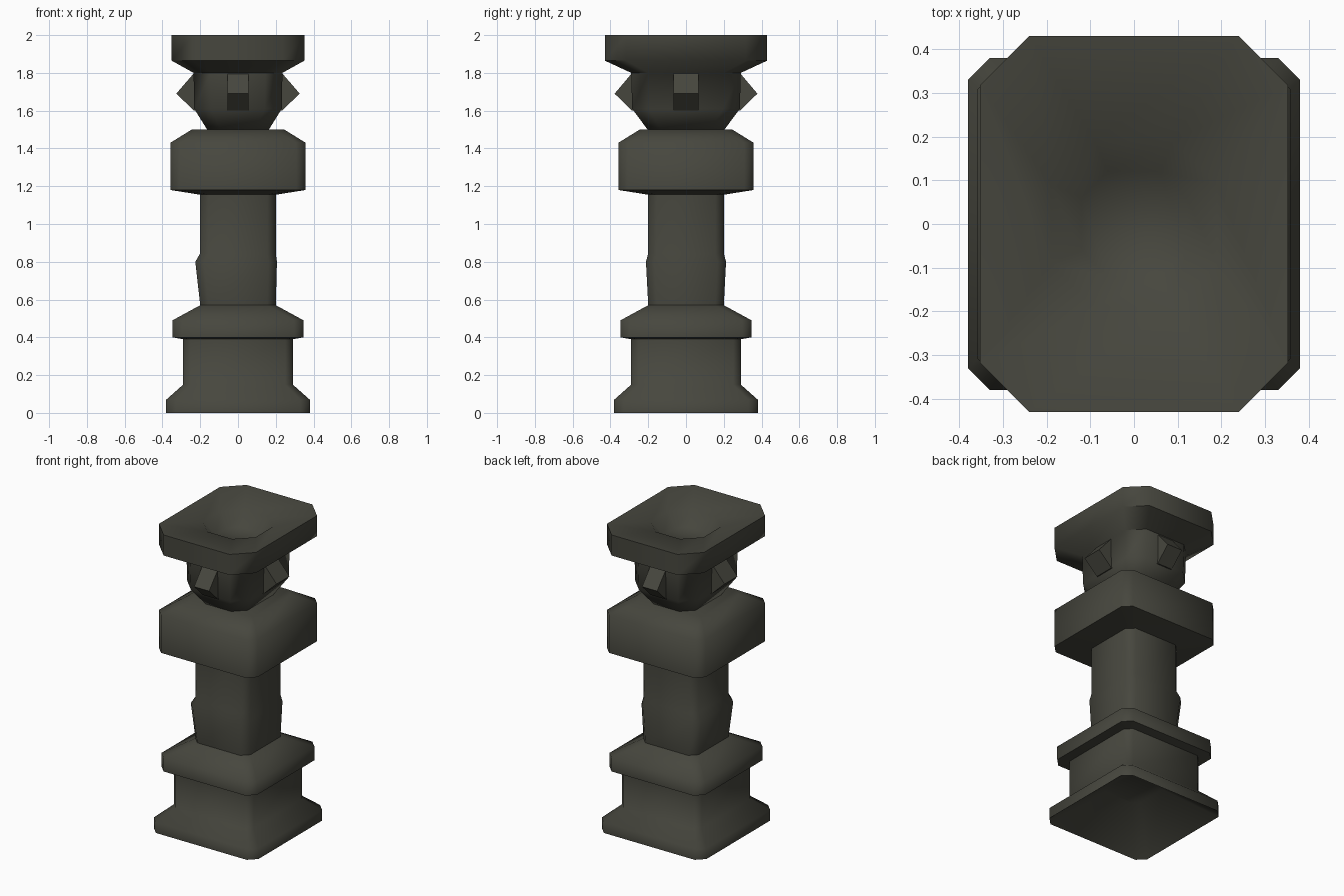
import bpy, bmesh, math

if "Cube" in bpy.data.objects:
    bpy.data.objects.remove(bpy.data.objects["Cube"])

stone = bpy.data.materials.new("dark_stone")
stone.diffuse_color = (0.062, 0.062, 0.048, 1)
stone.use_nodes = True
stone.node_tree.nodes["Principled BSDF"].inputs["Base Color"].default_value = stone.diffuse_color


def finish(name, bm, smooth=True):
    bmesh.ops.recalc_face_normals(bm, faces=bm.faces)
    me = bpy.data.meshes.new(name)
    bm.to_mesh(me)
    bm.free()
    me.materials.append(stone)
    ob = bpy.data.objects.new(name, me)
    bpy.context.collection.objects.link(ob)
    if smooth:
        bpy.ops.object.select_all(action='DESELECT')
        ob.select_set(True)
        bpy.context.view_layer.objects.active = ob
        bpy.ops.object.shade_smooth_by_angle(angle=math.radians(62))
    return ob


def loft(name, rings):
    """Stack chamfered rectangles: (z, half x, half y, chamfer, x offset)."""
    bm = bmesh.new()
    loops = []
    for z, a, b, c, dx in rings:
        pts = [(a, b - c), (a - c, b), (c - a, b), (-a, b - c),
               (-a, c - b), (c - a, -b), (a - c, -b), (a, c - b)]
        loops.append([bm.verts.new((x + dx, y, z)) for x, y in pts])
    for lo, hi in zip(loops, loops[1:]):
        for i in range(8):
            j = (i + 1) % 8
            bm.faces.new((lo[i], lo[j], hi[j], hi[i]))
    bm.faces.new(loops[0])
    bm.faces.new(loops[-1])
    return finish(name, bm)


# Hollow-bottomed pedestal, shaft and collar
loft("column", [
    (0.20, 0.14, 0.14, 0.04, 0),       # ceiling of the underside recess
    (0.00, 0.38, 0.38, 0.05, 0),
    (0.07, 0.38, 0.38, 0.05, 0),
    (0.15, 0.29, 0.29, 0.04, 0),
    (0.39, 0.29, 0.29, 0.04, 0),
    (0.40, 0.347, 0.347, 0.05, 0),
    (0.49, 0.347, 0.347, 0.05, 0),
    (0.57, 0.20, 0.20, 0.045, 0),
    (0.80, 0.216, 0.212, 0.045, -0.01),  # slight swelling of the shaft
    (0.845, 0.20, 0.20, 0.045, 0),
    (1.155, 0.20, 0.20, 0.045, 0),
    (1.18, 0.358, 0.358, 0.05, 0),
    (1.43, 0.358, 0.358, 0.05, 0),
    (1.50, 0.245, 0.245, 0.05, 0),
])

# Neck, top plate and the shallow bowl in the plate
loft("head", [
    (1.495, 0.16, 0.20, 0.07, 0),
    (1.61, 0.232, 0.285, 0.09, 0),
    (1.80, 0.235, 0.29, 0.09, 0),
    (1.865, 0.352, 0.43, 0.113, 0),
    (2.00, 0.352, 0.43, 0.113, 0),
    (1.97, 0.19, 0.19, 0.10, 0),
    (1.89, 0.12, 0.12, 0.06, 0),
])


# Pointed lugs on the four neck faces
def lug(name, angle, inner, outer, half):
    bm = bmesh.new()
    ca, sa = math.cos(angle), math.sin(angle)
    sides = []
    for w in (-half, half):
        prof = [(inner - 0.03, 1.80), (inner, 1.80), (outer, 1.69),
                (inner, 1.60), (inner - 0.03, 1.60)]
        sides.append([bm.verts.new((r * ca - w * sa, r * sa + w * ca, z))
                      for r, z in prof])
    bm.faces.new(sides[0])
    bm.faces.new(sides[1])
    for i in range(5):
        j = (i + 1) % 5
        bm.faces.new((sides[0][i], sides[0][j], sides[1][j], sides[1][i]))
    finish(name, bm, smooth=False)


for k, side in enumerate(("right", "back", "left", "front")):
    if k % 2 == 0:
        lug(side + "_lug", k * math.pi / 2, 0.232, 0.327, 0.067)
    else:
        lug(side + "_lug", k * math.pi / 2, 0.285, 0.378, 0.055)
